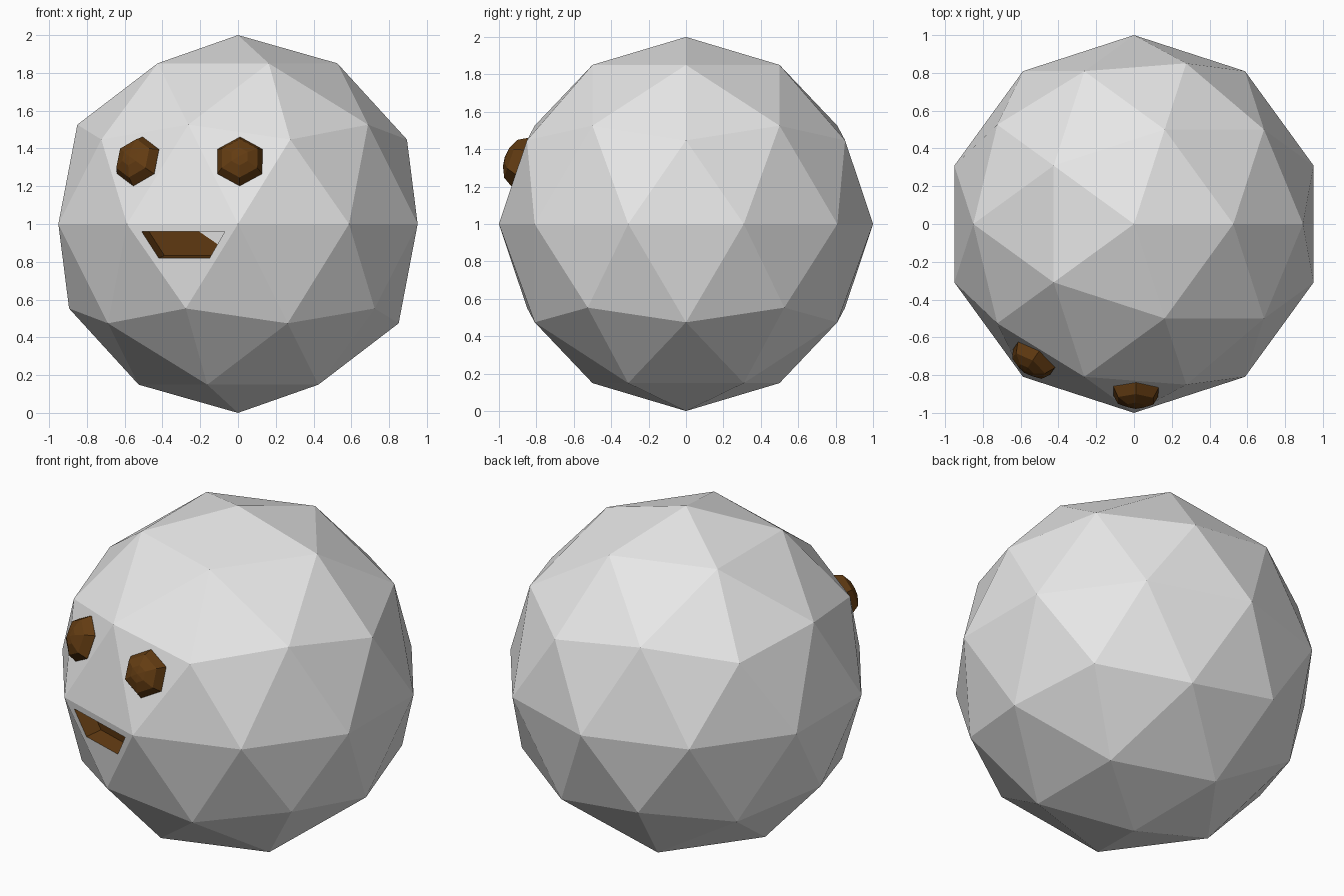
import bpy, bmesh, math
from mathutils import Vector

if "Cube" in bpy.data.objects:
    bpy.data.objects.remove(bpy.data.objects["Cube"])


def material(name, rgb):
    m = bpy.data.materials.new(name)
    m.diffuse_color = (*rgb, 1)
    m.use_nodes = True
    m.node_tree.nodes["Principled BSDF"].inputs["Base Color"].default_value = m.diffuse_color
    return m


GREY = material("pale grey", (0.8, 0.8, 0.8))
BROWN = material("dark brown", (0.125, 0.045, 0.006))


def finish(bm, name, mats):
    me = bpy.data.meshes.new(name)
    bm.to_mesh(me)
    bm.free()
    for m in mats:
        me.materials.append(m)
    ob = bpy.data.objects.new(name, me)
    bpy.context.collection.objects.link(ob)
    return ob


# Body: faceted ball standing on the ground
bm = bmesh.new()
bmesh.ops.create_icosphere(bm, subdivisions=2, radius=1)
bmesh.ops.translate(bm, verts=bm.verts, vec=(0, 0, 1))

# Mouth: open the facet just below the middle of the face and recess it
target = Vector((-0.288, -0.886, 0.851))
facet = min(bm.faces, key=lambda f: (f.calc_center_median() - target).length)
n = facet.normal.copy()
B = max(facet.verts, key=lambda v: v.co.x)
C = min(facet.verts, key=lambda v: v.co.z)
A = [v for v in facet.verts if v not in (B, C)][0]
bmesh.ops.delete(bm, geom=[facet], context='FACES_ONLY')


def on_facet(x, z):
    y = B.co.y - (n.x * (x - B.co.x) + n.z * (z - B.co.z)) / n.y
    return Vector((x, y, z))


rim = [bm.verts.new(on_facet(x, z)) for x, z in
       ((-0.51, 0.96), (-0.07, 0.96), (-0.15, 0.82), (-0.42, 0.82))]
a, b, c, d = rim
for loop in ((A, a, b, B), (B, b, c, C), (C, c, d), (C, d, a, A)):
    bm.faces.new(loop)
floor = [bm.verts.new(v.co - n * 0.1) for v in rim]
fa, fb, fc, fd = floor
e = bm.verts.new(fa.co.lerp(fb.co, 0.58))
f = bm.verts.new(fb.co.lerp(fc.co, 0.65))
brown = [(a, fa, e, fb, b), (b, fb, f, fc, c), (c, fc, fd, d),
         (d, fd, fa, a), (fa, fd, fc, f, e)]
for loop in brown:
    bm.faces.new(loop).material_index = 1
bm.faces.new((e, f, fb))
bmesh.ops.recalc_face_normals(bm, faces=bm.faces)
finish(bm, "body", [GREY, BROWN])

# Eyes: six-sided domes, mirrored about the face's own centre line
ang = math.radians(18)
side = Vector((math.cos(ang), -math.sin(ang), 0))


def mirror(v):
    return v - 2 * v.dot(side) * side


def eye(name, centre, normal):
    normal = normal.normalized()
    up = (Vector((0, 0, 1)) - normal.z * normal).normalized()
    right = up.cross(normal)
    bm = bmesh.new()
    rings = []
    for r, h in ((0.134, -0.03), (0.137, 0.005), (0.108, 0.055), (0.05, 0.083)):
        rings.append([bm.verts.new(
            centre + normal * h + r * (math.sin(t) * right + math.cos(t) * up))
            for t in (i * math.pi / 3 for i in range(6))])
    for lo, hi in zip(rings, rings[1:]):
        for i in range(6):
            j = (i + 1) % 6
            bm.faces.new((lo[i], lo[j], hi[j], hi[i]))
    bm.faces.new(rings[0])
    tip = bm.verts.new(centre + normal * 0.09)
    for i in range(6):
        bm.faces.new((rings[-1][i], rings[-1][(i + 1) % 6], tip))
    bmesh.ops.recalc_face_normals(bm, faces=bm.faces)
    finish(bm, name, [BROWN])


pos = Vector((0.01, -0.884, 1.33))
nrm = Vector((-0.023, -0.943, 0.331))
eye("right_eye", pos, nrm)
eye("left_eye", mirror(pos), mirror(nrm))
